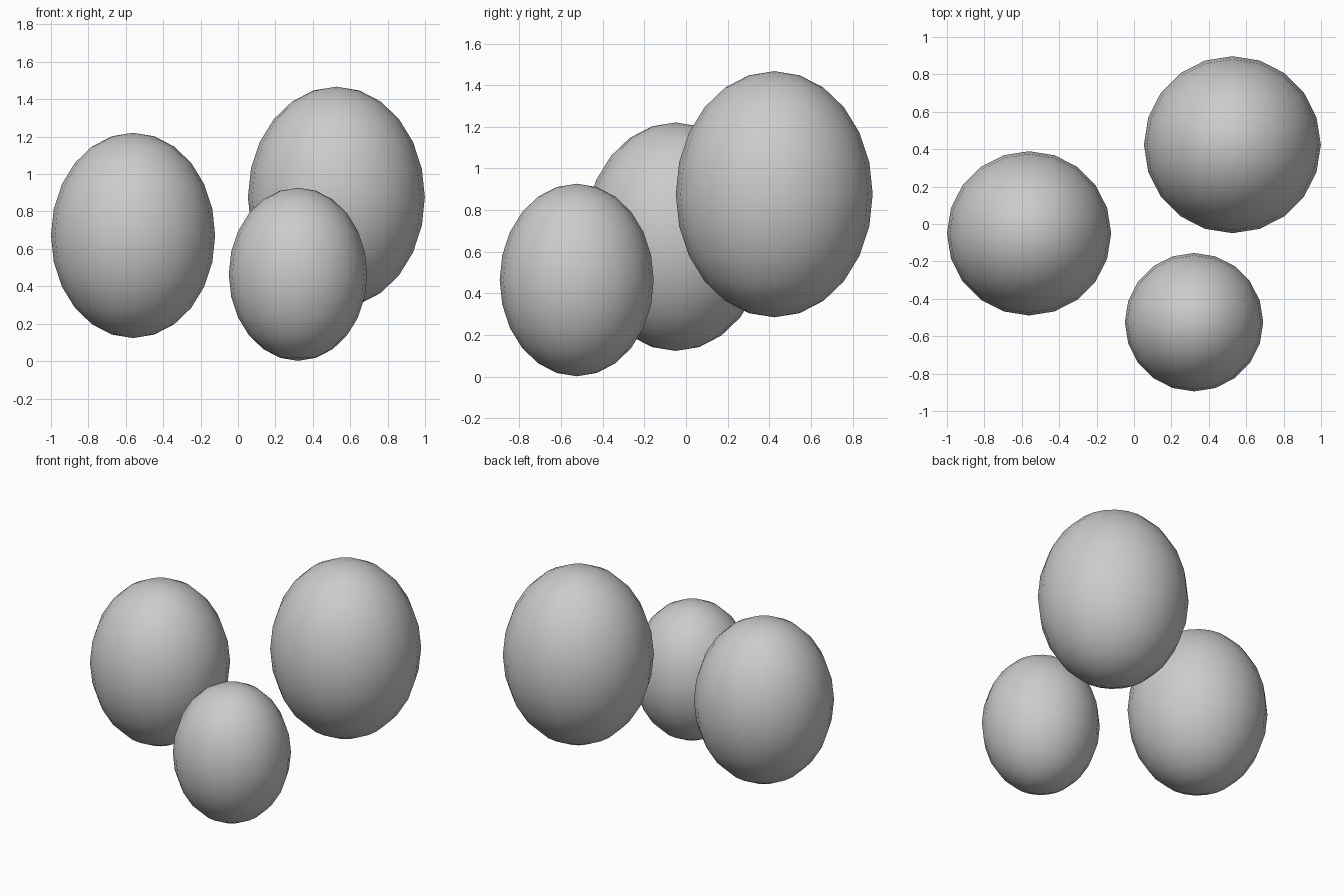
import bpy

if "Cube" in bpy.data.objects:
    bpy.data.objects.remove(bpy.data.objects["Cube"])

# Three upright egg-like ellipsoids, each 1.25 times taller than wide
STRETCH = 1.25


def ellipsoid(name, x, y, z, radius):
    bpy.ops.mesh.primitive_uv_sphere_add(
        segments=20, ring_count=12, radius=radius, location=(x, y, z))
    ob = bpy.context.object
    ob.name = name
    ob.scale.z = STRETCH
    bpy.ops.object.transform_apply(location=False, rotation=False, scale=True)
    bpy.ops.object.shade_smooth()
    return ob


ellipsoid("left_ellipsoid", -0.561, -0.05, 0.672, 0.439)
ellipsoid("large_back_ellipsoid", 0.526, 0.424, 0.876, 0.473)
ellipsoid("small_front_ellipsoid", 0.321, -0.525, 0.464, 0.37)
